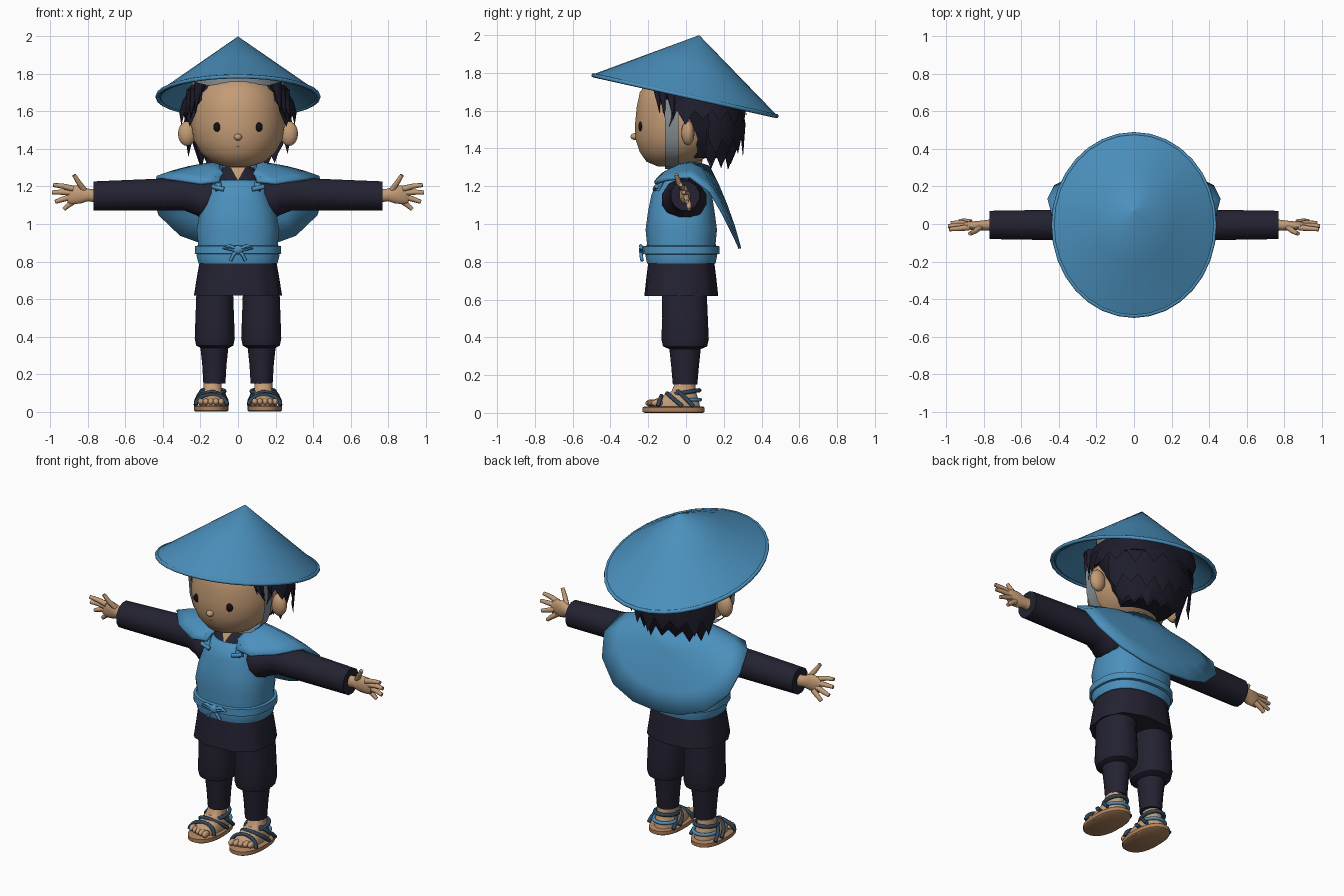
import bpy, bmesh, math
from mathutils import Vector

if "Cube" in bpy.data.objects:
    bpy.data.objects.remove(bpy.data.objects["Cube"])

def material(name, rgb):
    m = bpy.data.materials.new(name)
    m.diffuse_color = (*rgb, 1)
    m.use_nodes = True
    m.node_tree.nodes["Principled BSDF"].inputs["Base Color"].default_value = m.diffuse_color
    return m

BLUE = material("blue cloth", (0.07, 0.28, 0.51))
NAVY = material("dark navy cloth", (0.017, 0.016, 0.031))
HAIR = material("black hair", (0.013, 0.012, 0.024))
SKIN = material("skin", (0.55, 0.33, 0.18))
GREY = material("grey strap", (0.24, 0.28, 0.30))
CORD = material("slate cord", (0.03, 0.06, 0.10))
SOLE = material("tan sole", (0.42, 0.22, 0.11))
EYE = material("eye black", (0.008, 0.005, 0.006))

def finish(name, mesh, mat, angle=40):
    mesh.materials.clear()
    mesh.materials.append(mat)
    for p in mesh.polygons:
        p.use_smooth = True
    mesh.set_sharp_from_angle(angle=math.radians(angle))
    ob = bpy.data.objects.new(name, mesh)
    bpy.context.collection.objects.link(ob)
    return ob

def skin(name, rows, mat, closed=True, caps=True, angle=40):
    """Surface through rows of points."""
    bm = bmesh.new()
    vs = [[bm.verts.new(p) for p in r] for r in rows]
    n = len(rows[0])
    for a, b in zip(vs, vs[1:]):
        for i in range(n if closed else n - 1):
            j = (i + 1) % n
            bm.faces.new((a[i], a[j], b[j], b[i]))
    if caps and closed:
        bm.faces.new(vs[0])
        bm.faces.new(vs[-1])
    bmesh.ops.recalc_face_normals(bm, faces=bm.faces)
    me = bpy.data.meshes.new(name)
    bm.to_mesh(me)
    bm.free()
    return finish(name, me, mat, angle)

def ellipse(rx, ry, n, p=2.0):
    out = []
    for i in range(n):
        a = 2 * math.pi * (i + 0.5) / n
        c, s = math.cos(a), math.sin(a)
        out.append((math.copysign(abs(c) ** (2 / p), c) * rx,
                    math.copysign(abs(s) ** (2 / p), s) * ry))
    return out

def loft(name, rings, mat, n=24, p=2.0, cx=0.0, angle=40):
    """Rings of (z, rx, ry, centre y)."""
    return skin(name, [[(cx + u, cy + v, z) for u, v in ellipse(rx, ry, n, p)]
                       for z, rx, ry, cy in rings], mat, angle=angle)

def loft_x(name, rings, mat, s, n=16):
    """Rings of (x, ry, rz, centre y, centre z), running sideways."""
    return skin(name, [[(s * x, cy + u, cz + v) for u, v in ellipse(ry, rz, n)]
                       for x, ry, rz, cy, cz in rings], mat)

def ball(name, loc, r, mat):
    bm = bmesh.new()
    bmesh.ops.create_uvsphere(bm, u_segments=16, v_segments=10, radius=1)
    for v in bm.verts:
        v.co = Vector(loc) + Vector(v.co[k] * r[k] for k in range(3))
    me = bpy.data.meshes.new(name)
    bm.to_mesh(me)
    bm.free()
    return finish(name, me, mat, 180)

def tube(name, pts, r, mat, taper=1.0, cyclic=False):
    cu = bpy.data.curves.new(name, 'CURVE')
    cu.dimensions, cu.bevel_depth, cu.bevel_resolution = '3D', r, 2
    cu.use_fill_caps = True
    sp = cu.splines.new('POLY')
    sp.points.add(len(pts) - 1)
    for i, p in enumerate(pts):
        sp.points[i].co = (*p, 1)
        sp.points[i].radius = 1 + (taper - 1) * i / (len(pts) - 1)
    sp.use_cyclic_u = cyclic
    tmp = bpy.data.objects.new(name, cu)
    me = bpy.data.meshes.new_from_object(tmp)
    bpy.data.objects.remove(tmp)
    return finish(name, me, mat, 60)

# Straw hat: tilted oval cone with a thin shell and a rolled rim
apex = Vector((0, 0.07, 2.0))
rim = [Vector((0.43 * math.cos(a), -0.005 + 0.485 * math.sin(a), 1.685 - 0.108 * math.sin(a)))
       for a in (2 * math.pi * i / 32 for i in range(32))]
def cone_ring(t, dz):
    return [apex.lerp(p, t) + Vector((0, 0, dz)) for p in rim]
skin("hat", [cone_ring(0.004, 0), cone_ring(0.5, 0), cone_ring(1, 0),
             cone_ring(0.96, -0.025), cone_ring(0.5, -0.025), cone_ring(0.004, -0.025)], BLUE)
tube("hat_rim", [p - Vector((0, 0, 0.006)) for p in rim], 0.011, BLUE, cyclic=True)
skin("hat_inner_band", [[(0.25 * math.cos(a), 0.06 + 0.25 * math.sin(a), z - 0.05 * math.sin(a))
                         for a in (2 * math.pi * i / 24 for i in range(24))]
                        for z in (1.70, 1.79)], GREY, caps=False)

# Head, nose, ears, eyes, neck
loft("head", [(1.305, .06, .06, -.09), (1.33, .14, .14, -.07), (1.38, .2, .2, -.045),
              (1.45, .238, .242, -.027), (1.53, .25, .258, -.013), (1.62, .245, .252, -.01),
              (1.70, .222, .235, -.01), (1.76, .17, .19, 0), (1.81, .08, .08, 0)], SKIN, 32, angle=180)
ball("nose", (0, -.27, 1.463), (.022, .024, .018), SKIN)
tube("mouth", [(x, -.254 + x * x * 2, 1.413 + x * x * 4) for x in (-.03, -.015, 0, .015, .03)], .002, EYE)
loft("neck", [(1.2, .075, .075, 0), (1.36, .07, .07, .02)], SKIN, 16)
for s in (1, -1):
    ball("ear", (s * .272, .01, 1.482), (.048, .035, .066), SKIN)
    ball("eye", (s * .108, -.24, 1.517), (.024, .012, .026), EYE)

# Hair: cap, back volume and jagged layers of locks
loft("hair_cap", [(1.60, .265, .23, .07), (1.66, .285, .245, .07), (1.72, .27, .23, .075),
                  (1.78, .2, .18, .08), (1.83, .08, .08, .08)], HAIR, 32, 3)
loft("hair_back", [(1.35, .15, .12, .10), (1.42, .215, .17, .11), (1.5, .255, .2, .115),
                   (1.62, .28, .23, .08)], HAIR, 24)
def locks(name, span, count, rows, cy):
    """Rows of (z, rx, ry, tip drop); every other bottom point hangs low."""
    grid = []
    for z, rx, ry, drop in rows:
        row = []
        for i in range(count * 2 + 1):
            a = math.radians(-span + span * i / count)
            tip = drop * (1 + 0.35 * math.sin(i * 2.3)) if i % 2 else 0
            row.append((rx * math.sin(a), cy + ry * math.cos(a), z - tip))
        grid.append(row)
    skin(name, grid, HAIR, closed=False)
locks("hair_locks_top", 135, 13, [(1.72, .25, .22, 0), (1.66, .295, .25, 0), (1.60, .312, .262, .065)], .06)
locks("hair_locks_middle", 78, 8, [(1.62, .28, .23, 0), (1.53, .297, .245, 0), (1.45, .285, .235, .075)], .07)
locks("hair_locks_low", 85, 7, [(1.50, .262, .215, 0), (1.42, .24, .19, 0), (1.36, .205, .145, .055)], .09)
for s in (1, -1):
    # side locks framing the forehead
    for x, y, z, l in ((.215, -.15, 1.69, .10), (.24, -.12, 1.66, .10), (.262, -.075, 1.65, .09)):
        tube("side_lock", [(s * x * .93, y, z + .06), (s * x, y, z), (s * (x + .015), y + .01, z - l)],
             .032, HAIR, .05)

# Chin strap of the hat
half = [(.25, 1.66), (.259, 1.55), (.25, 1.45), (.225, 1.385), (.17, 1.33), (.09, 1.303)]
u = half + [(0, 1.292)] + [(-x, z) for x, z in reversed(half)]
skin("chin_strap", [[(x, y, z) for x, z in u] for y in (-.11, -.04)], GREY, closed=False)

# Shirt, vest and belt
loft("shirt_collar", [(1.12, .16, .13, -.02), (1.22, .14, .12, -.02), (1.27, .1, .095, -.01),
                      (1.30, .085, .08, .01)], NAVY)
skin("neck_opening", [[(-.04, -.1, 1.30), (.04, -.1, 1.30)], [(-.004, -.137, 1.235), (.004, -.137, 1.235)]],
     SKIN, closed=False)
loft("vest", [(.79, .212, .182, -.025), (.83, .222, .19, -.025), (.9, .214, .183, -.025),
              (.97, .222, .19, -.025), (1.06, .205, .178, -.025), (1.15, .175, .162, -.023),
              (1.22, .145, .14, -.02), (1.235, .12, .115, -.02)], BLUE, 28, 2.4)
loft("belt", [(.838, .215, .185, -.025), (.842, .232, .204, -.025), (.882, .23, .202, -.025),
              (.886, .212, .18, -.025)], BLUE, 28, 2.4)
ball("belt_knot", (0, -.232, .862), (.03, .018, .024), BLUE)
for s in (1, -1):
    tube("belt_bow", [(0, -.235, .865), (s * .05, -.24, .885), (s * .075, -.235, .87), (s * .01, -.235, .858)], .009, BLUE)
    tube("belt_end", [(0, -.235, .86), (s * .025, -.238, .835), (s * .04, -.232, .805)], .009, BLUE)
    tube("vest_clasp", [(s * .075, -.165, 1.185), (s * .14, -.155, 1.2)], .012, BLUE)
    tube("vest_strap", [(s * .10, -.15, 1.18), (s * .115, -.13, 1.24), (s * .11, -.06, 1.285)], .02, BLUE)

# Cape over the shoulders and back
outer = [(.10, -.16, 1.225), (.2, -.165, 1.215), (.33, -.10, 1.235), (.43, .02, 1.25), (.46, .13, 1.17),
         (.425, .2, 1.05), (.31, .255, .94), (.16, .28, .885), (0, .285, .87)]
inner = [(.08, -.12, 1.265), (.095, -.08, 1.29), (.1, -.03, 1.315), (.1, .02, 1.325), (.095, .05, 1.32),
         (.08, .08, 1.315), (.06, .1, 1.31), (.03, .115, 1.305), (0, .12, 1.3)]
def both(row):
    return row + [Vector((-p[0], p[1], p[2])) for p in reversed(row[:-1])]
rows = [both([Vector(a).lerp(Vector(b), t) + Vector((0, .04, .05)) * t * (1 - t)
              for a, b in zip(inner, outer)]) for t in (0, .25, .5, .75, 1)]
cape = skin("cape", rows, BLUE, closed=False, angle=60)
mod = cape.modifiers.new("thickness", 'SOLIDIFY')
mod.thickness, mod.offset = .016, 0

# Hip skirt with shallow pleats
pleats = []
for z, rx, ry, d in ((.80, .205, .175, 0), (.72, .216, .182, .004), (.62, .228, .19, .008)):
    pleats.append([(x * (1 + (d * 4 if i % 4 < 2 else 0)), -.025 + y * (1 + (d * 4 if i % 4 < 2 else 0)), z)
                   for i, (x, y) in enumerate(ellipse(rx, ry, 40, 2.4))])
skin("hip_skirt", pleats, NAVY)

for s in (1, -1):
    # Sleeve
    loft_x("sleeve", [(.12, .115, .11, -.01, 1.135), (.19, .122, .108, -.01, 1.13), (.225, .105, .1, -.008, 1.145),
                      (.29, .086, .09, -.005, 1.16), (.77, .078, .08, -.005, 1.15)], NAVY, s, 12)
    # Hand
    loft_x("palm", [(.755, .032, .036, -.005, 1.15), (.80, .028, .034, -.008, 1.155), (.84, .026, .05, -.01, 1.158),
                    (.89, .02, .05, -.008, 1.155), (.91, .01, .035, -.006, 1.15)], SKIN, s)
    for pts in (((.82, -.015, 1.18), (.85, -.04, 1.222), (.875, -.052, 1.262)),
                ((.88, -.018, 1.188), (.94, -.025, 1.203), (.985, -.028, 1.208)),
                ((.89, -.01, 1.167), (.95, -.008, 1.17), (.992, -.012, 1.168)),
                ((.89, 0, 1.145), (.94, .006, 1.13), (.975, .004, 1.118)),
                ((.87, .008, 1.125), (.905, .016, 1.10), (.93, .016, 1.078))):
        tube("finger", [(s * x, y, z) for x, y, z in pts], .0165, SKIN, .65)
    # Trouser leg and legging
    loft("trouser_leg", [(.338, .075, .085, -.005), (.352, .1, .118, -.005), (.39, .108, .127, -.005),
                         (.5, .104, .122, -.005), (.66, .098, .12, -.01)], NAVY, 20, 2.3, s * .124)
    loft("legging", [(.15, .06, .066, -.005), (.25, .066, .075, -.005), (.35, .077, .086, -.005)],
         NAVY, 16, 2, s * .126)
    # Foot, toes and sandal
    fx = s * .142
    loft("sandal_sole", [(0, .085, .155, -.065), (.006, .092, .165, -.065), (.028, .092, .165, -.065),
                         (.033, .086, .158, -.065)], SOLE, 28, 2.3, fx)
    loft("foot", [(.033, .07, .13, -.055), (.065, .07, .125, -.055), (.09, .06, .095, -.035),
                  (.115, .05, .065, -.012), (.165, .048, .052, -.004)], SKIN, 20, 2.2, s * .136)
    for i in range(5):
        ball("toe", (fx + s * (-.052 + .027 * i), -.185 + .008 * i, .052), (.017, .03, .019), SKIN)
    for y0, y1, top in ((-.15, -.13, .085), (-.02, -.10, .098), (.04, -.05, .118)):
        arc = [(fx + .084 * math.cos(a), y0 + (y1 - y0) * math.sin(a), .035 + (top - .03) * math.sin(a))
               for a in (math.pi * i / 10 for i in range(11))]
        tube("sandal_strap", arc, .011, CORD)
    tube("ankle_strap", [(s * .134 + .062 * math.cos(a), -.004 + .075 * math.sin(a), .108 + .012 * math.sin(a))
                         for a in (2 * math.pi * i / 16 for i in range(16))], .011, CORD, cyclic=True)
    tube("heel_strap", [(s * .134 + .068 * math.cos(a), .0 + .075 * math.sin(a), .07)
                        for a in (math.pi * i / 10 for i in range(11))], .01, BLUE)
